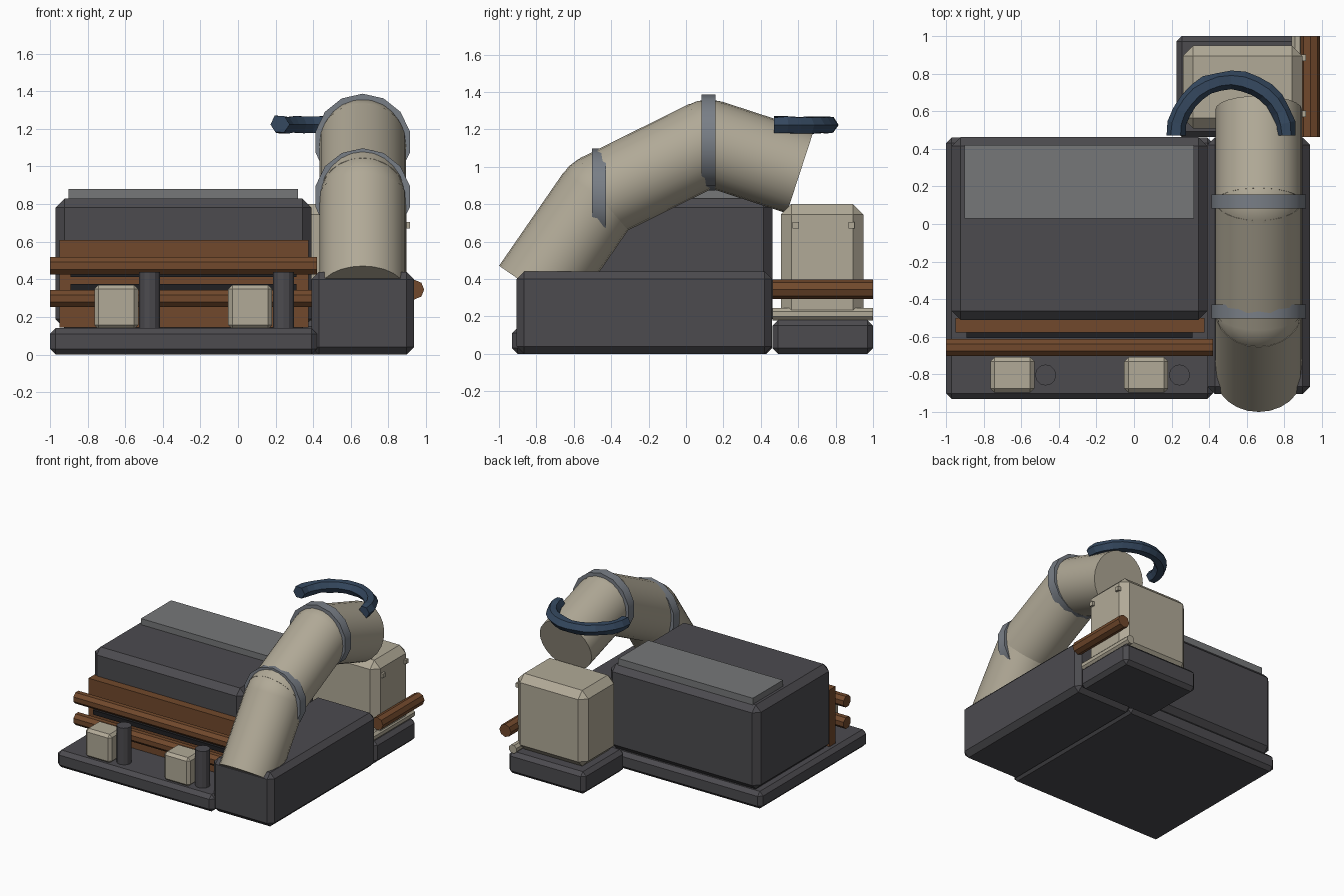
import bpy, bmesh, math, random
from mathutils import Vector, Matrix

if "Cube" in bpy.data.objects:
    bpy.data.objects.remove(bpy.data.objects["Cube"])

random.seed(4)


def material(name, rgb):
    m = bpy.data.materials.new(name)
    m.diffuse_color = (*rgb, 1)
    m.use_nodes = True
    m.node_tree.nodes["Principled BSDF"].inputs["Base Color"].default_value = m.diffuse_color
    return m


DARK = material("dark_grey", (0.072, 0.070, 0.078))
GREY = material("plate_grey", (0.18, 0.185, 0.19))
STEEL = material("collar_grey", (0.19, 0.21, 0.24))
BEIGE = material("beige", (0.44, 0.40, 0.31))
BROWN = material("copper_brown", (0.165, 0.066, 0.025))
BLUE = material("hose_blue", (0.035, 0.065, 0.115))
BLACK = material("slat_black", (0.014, 0.014, 0.016))


def finish(bm, name, mat, smooth=None):
    bmesh.ops.recalc_face_normals(bm, faces=bm.faces[:])
    me = bpy.data.meshes.new(name)
    bm.to_mesh(me)
    bm.free()
    me.materials.append(mat)
    ob = bpy.data.objects.new(name, me)
    bpy.context.collection.objects.link(ob)
    if smooth:
        bpy.ops.object.select_all(action='DESELECT')
        ob.select_set(True)
        bpy.context.view_layer.objects.active = ob
        bpy.ops.object.shade_smooth_by_angle(angle=math.radians(smooth))
    return ob


def box(name, x, y, z, mat, bevel=0):
    """Box from (min, max) pairs, with optional chamfered edges."""
    bm = bmesh.new()
    bmesh.ops.create_cube(bm, size=1)
    for v in bm.verts:
        v.co = Vector([(r[0] + r[1]) / 2 + c * (r[1] - r[0])
                       for r, c in zip((x, y, z), v.co)])
    if bevel:
        bmesh.ops.bevel(bm, geom=bm.edges[:], offset=bevel, segments=1,
                        affect='EDGES', profile=0.5)
    return finish(bm, name, mat)


def tube(name, a, b, r, sides, mat, smooth=None, spin=0):
    """Capped cylinder between two points."""
    a, b = Vector(a), Vector(b)
    d = b - a
    bm = bmesh.new()
    m = (Matrix.Translation((a + b) / 2) @ d.to_track_quat('Z', 'Y').to_matrix().to_4x4()
         @ Matrix.Rotation(spin, 4, 'Z'))
    bmesh.ops.create_cone(bm, cap_ends=True, segments=sides, radius1=r,
                          radius2=r, depth=d.length, matrix=m)
    return finish(bm, name, mat, smooth)


# Main housing on its slab, with raised lid plate
box("base_slab", (-1, 0.42), (-0.93, 0.46), (0, 0.14), DARK, 0.03)
box("main_housing", (-0.97, 0.39), (-0.51, 0.463), (0.14, 0.83), DARK, 0.048)
box("lid_plate", (-0.90, 0.32), (0.03, 0.42), (0.82, 0.88), GREY)

# Side housing under the duct
box("side_housing", (0.39, 0.937), (-0.905, 0.46), (0, 0.44), DARK, 0.04)

# Front panel with slats and two pipes
box("front_panel", (-0.95, 0.375), (-0.578, -0.50), (0.145, 0.61), BROWN)
for i, z in enumerate((0.358, 0.43)):
    box(f"panel_slat_{i}", (-0.89, 0.31), (-0.607, -0.57), (z - 0.018, z + 0.018), BLACK)
for i, z in enumerate((0.297, 0.472)):
    tube(f"front_pipe_{i}", (-1, -0.657, z), (0.42, -0.657, z), 0.049, 8, BROWN,
         spin=math.pi / 8)

# Pairs of pump boxes and posts on the front ledge
for i, x in enumerate((-0.647, 0.065)):
    box(f"pump_box_{i}", (x - 0.117, x + 0.117), (-0.897, -0.708), (0.135, 0.37), BEIGE, 0.022)
    tube(f"post_{i}", (x + 0.177, -0.803, 0.13), (x + 0.177, -0.803, 0.44), 0.056, 12, DARK)

# Rear cabinet on a plinth, with side pipes and small lugs
box("rear_plinth", (0.225, 0.92), (0.462, 1.0), (0, 0.18), DARK, 0.03)
box("rear_cabinet", (0.26, 0.895), (0.508, 0.948), (0.18, 0.80), BEIGE, 0.055)
tube("rear_rail", (0.87, 0.462, 0.212), (0.87, 1.0, 0.212), 0.036, 8, BEIGE, spin=math.pi / 8)
tube("rear_pipe", (0.938, 0.462, 0.345), (0.938, 1.0, 0.345), 0.052, 8, BROWN)
for i, y in enumerate((0.587, 0.885)):
    box(f"cabinet_lug_{i}", (0.885, 0.914), (y - 0.017, y + 0.017), (0.67, 0.704), BEIGE)

# Bent duct: three straight tubes, ball joints and collars
X, R = 0.663, 0.23
path = [(X, -0.81, 0.34), (X, -0.465, 0.84), (X, 0.12, 1.13), (X, 0.61, 0.97)]
for i in range(3):
    tube(f"duct_section_{i}", path[i], path[i + 1], R, 24, BEIGE, 40)
for i, p in enumerate(path[1:3]):
    bm = bmesh.new()
    bmesh.ops.create_uvsphere(bm, u_segments=20, v_segments=12, radius=R - 0.001,
                              matrix=Matrix.Translation(p))
    finish(bm, f"duct_joint_{i}", BEIGE, 40)
    tube(f"duct_collar_{i}", Vector(p) - Vector((0, 0.038, 0)),
         Vector(p) + Vector((0, 0.038, 0)), 0.257, 14, STEEL, 40)

# Flexible hose: half ring with a slightly uneven six-sided section
bm = bmesh.new()
rings = []
N = 14
for i in range(N + 1):
    t = math.pi * i / N
    out = Vector((math.cos(t), math.sin(t), 0))
    c = Vector((0.517, 0.47, 1.223)) + out * 0.295
    ring = []
    for k in range(6):
        a = math.tau * k / 6
        r = 0.05 + random.uniform(-0.005, 0.005)
        ring.append(bm.verts.new(c + out * r * math.cos(a) + Vector((0, 0, r * math.sin(a)))))
    rings.append(ring)
for p, q in zip(rings, rings[1:]):
    for k in range(6):
        bm.faces.new((p[k], p[(k + 1) % 6], q[(k + 1) % 6], q[k]))
bm.faces.new(rings[0])
bm.faces.new(rings[-1])
finish(bm, "flexible_hose", BLUE)
